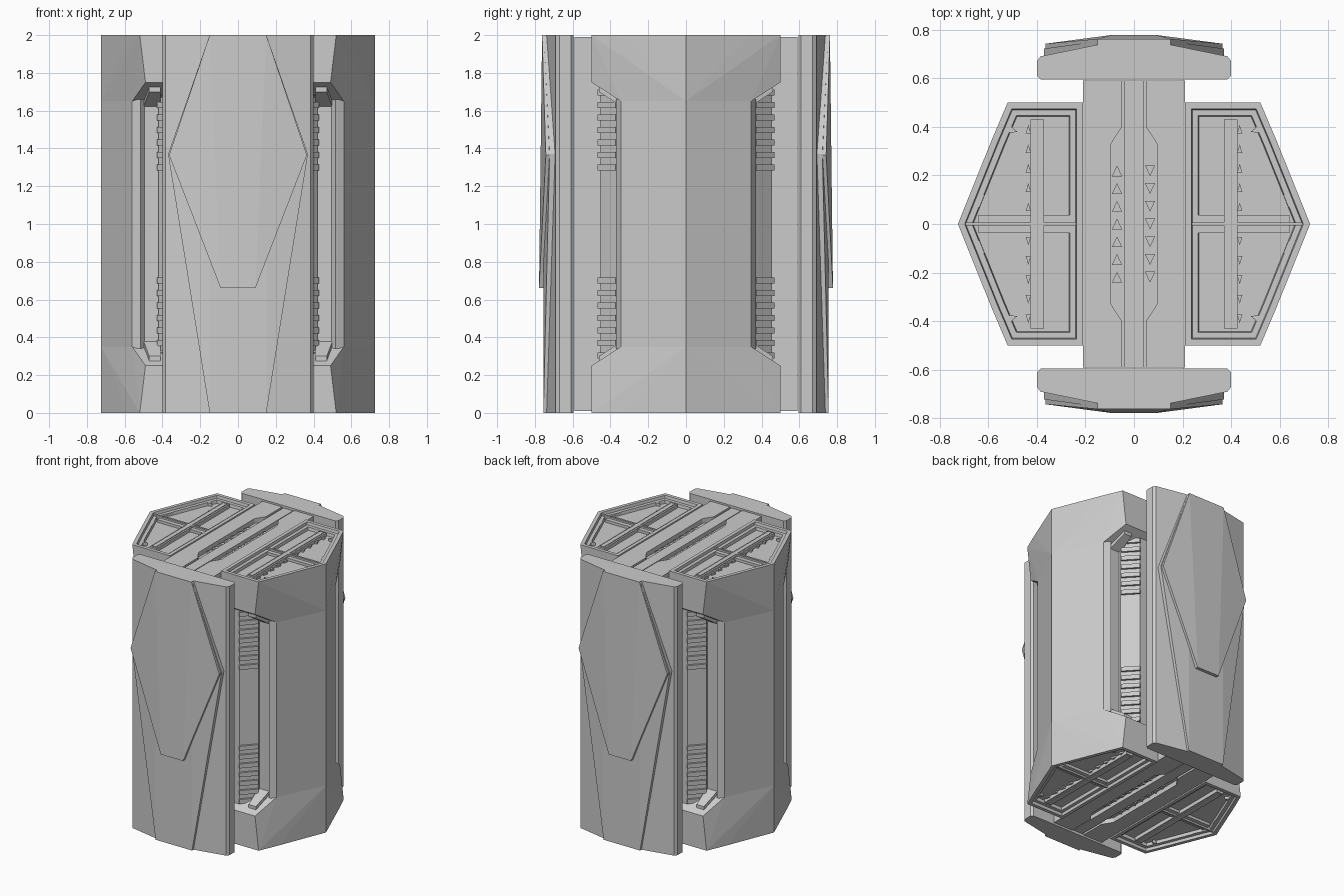
import bpy, bmesh
from mathutils import Vector

if "Cube" in bpy.data.objects:
    bpy.data.objects.remove(bpy.data.objects["Cube"])

# All meshes are modelled around the container centre (z = 1) and mirrored there.


def finish(name, bm, mirror=""):
    bmesh.ops.recalc_face_normals(bm, faces=bm.faces)
    me = bpy.data.meshes.new(name)
    bm.to_mesh(me)
    bm.free()
    ob = bpy.data.objects.new(name, me)
    ob.location = (0, 0, 1)
    bpy.context.collection.objects.link(ob)
    if mirror:
        m = ob.modifiers.new("mirror", "MIRROR")
        m.use_axis = ["x" in mirror, "y" in mirror, "z" in mirror]
        m.use_mirror_merge = False
    return ob


def add_prism(bm, pts, z0, z1):
    lo = [bm.verts.new((x, y, z0)) for x, y in pts]
    hi = [bm.verts.new((x, y, z1)) for x, y in pts]
    bm.faces.new(lo[::-1])
    bm.faces.new(hi)
    n = len(pts)
    for i in range(n):
        j = (i + 1) % n
        bm.faces.new((lo[i], lo[j], hi[j], hi[i]))


def prisms(name, outlines, z0, z1, mirror=""):
    bm = bmesh.new()
    for pts in outlines:
        add_prism(bm, pts, z0, z1)
    return finish(name, bm, mirror)


def hull_mesh(pts):
    bm = bmesh.new()
    verts = [bm.verts.new(p) for p in pts]
    bmesh.ops.convex_hull(bm, input=verts)
    bmesh.ops.dissolve_limit(bm, angle_limit=0.01, verts=bm.verts, edges=bm.edges)
    return bm


def rect(x0, x1, y0, y1):
    return [(x0, y0), (x1, y0), (x1, y1), (x0, y1)]


def both_y(pts):
    return pts + [(x, -y, z) for x, y, z in pts]


def tri(x, y, w, h):
    return [(x - w / 2, y - h / 2), (x + w / 2, y - h / 2), (x, y + h / 2)]


# Central slab with stepped strips, centre rail and arrow marks on both ends
prisms("central_slab", [rect(-.21, .21, -.59, .59)], -.955, .955)
strip = [(.21, -.59), (.21, .59), (.05, .59), (.05, .40), (.095, .33),
         (.095, -.33), (.05, -.40), (.05, -.59)]
prisms("slab_end_strips", [strip], .95, .99, "xz")
prisms("slab_end_rail", [rect(-.04, .04, -.59, .59)], .95, .985, "z")
arrows = []
for i in range(-3, 4):
    arrows += [tri(-.07, i * .073, .042, .045), tri(.066, i * .073, .042, -.045)]
prisms("slab_arrow_marks", arrows, .95, .968, "z")

# End caps: hexagonal halves with chamfered undersides and a stepped recess
cap = hull_mesh(
    both_y([(.21, .5, 1), (.52, .5, 1), (.584, .35, 1), (.21, .5, .75),
            (.49, .5, .75), (.56, .345, .65), (.21, .345, .65)])
    + [(.725, 0, 1), (.725, 0, .65)])
top = max(cap.faces, key=lambda f: f.calc_center_median().z)
for thick, depth in ((.026, 0), (.004, -.02), (.024, 0), (.004, -.022)):
    bmesh.ops.inset_region(cap, faces=[top], thickness=thick, depth=depth,
                           use_even_offset=True)
finish("end_caps", cap, "xz")

# Ribs and marks in the cap recess
prisms("cap_cross_bars", [rect(.37, .426, -.43, .43)], .95, .985, "xz")
prisms("cap_bar_ridges", [rect(.382, .414, -.42, .42)], .98, .99, "xz")
prisms("cap_middle_bars", [rect(.2, .64, -.037, .037)], .95, .978, "xz")
prisms("cap_middle_ridges", [rect(.2, .7, -.007, .007)], .95, .99, "xz")
prisms("cap_marks", [tri(.435, .07 + i * .08, .022, .035) for i in range(5)],
       .95, .97, "xyz")
prisms("cap_gussets", [[(.53, .42), (.48, .38), (.51, .375), (.555, .40)],
                       [(.65, .12), (.615, .12), (.635, .07), (.67, .08)]],
       .95, .98, "xyz")

# Side shells between the caps
half = [(.56, .345), (.515, .37), (.495, .345), (.30, .345)]
shell = [(.725, 0)] + half + [(x, -y) for x, y in half[::-1]]
prisms("side_shells", [shell], -.66, .66, "x")

# Core with slanted vent walls and slats
half = [(.42, .36), (.33, .455), (.2, .455)]
prisms("vent_core", [half + [(x, -y) for x, y in half[::-1]]], -.74, .74, "x")
slat = [(.32, .45), (.41, .355), (.428, .372), (.34, .468)]
bm = bmesh.new()
for i in range(7):
    z = .30 + i * .066
    add_prism(bm, slat, z - .016, z + .016)
finish("vent_slats", bm, "xyz")
bracket = [(x, y, z + dz) for x, y, z in ((.41, .46, .70), (.47, .46, .70),
           (.50, .34, .62), (.41, .34, .62)) for dz in (0, .06)]
finish("vent_brackets", hull_mesh(bracket), "xyz")

# Front and back plates: chamfered base
half = [(.385, -.595), (.4, -.61), (.4, -.67), (.385, -.69), (.15, -.738)]
plate = half + [(-x, y) for x, y in half[::-1]]
prisms("armour_plates", [plate], -1, 1, "y")


# Raised facetted panels on the plates, given as (half width, depth, z)
def panel(name, rows, back):
    pts = [(s * x, y, z) for x, d, z in rows for y in (-d, -back) for s in (1, -1)]
    finish(name, hull_mesh(pts), "y")


panel("long_panels", [(.15, .752, 1), (.37, .722, .37), (.15, .755, -1)], .69)
panel("diamond_panels", [(.15, .762, 1), (.365, .742, .365), (.092, .778, -.34)], .70)
